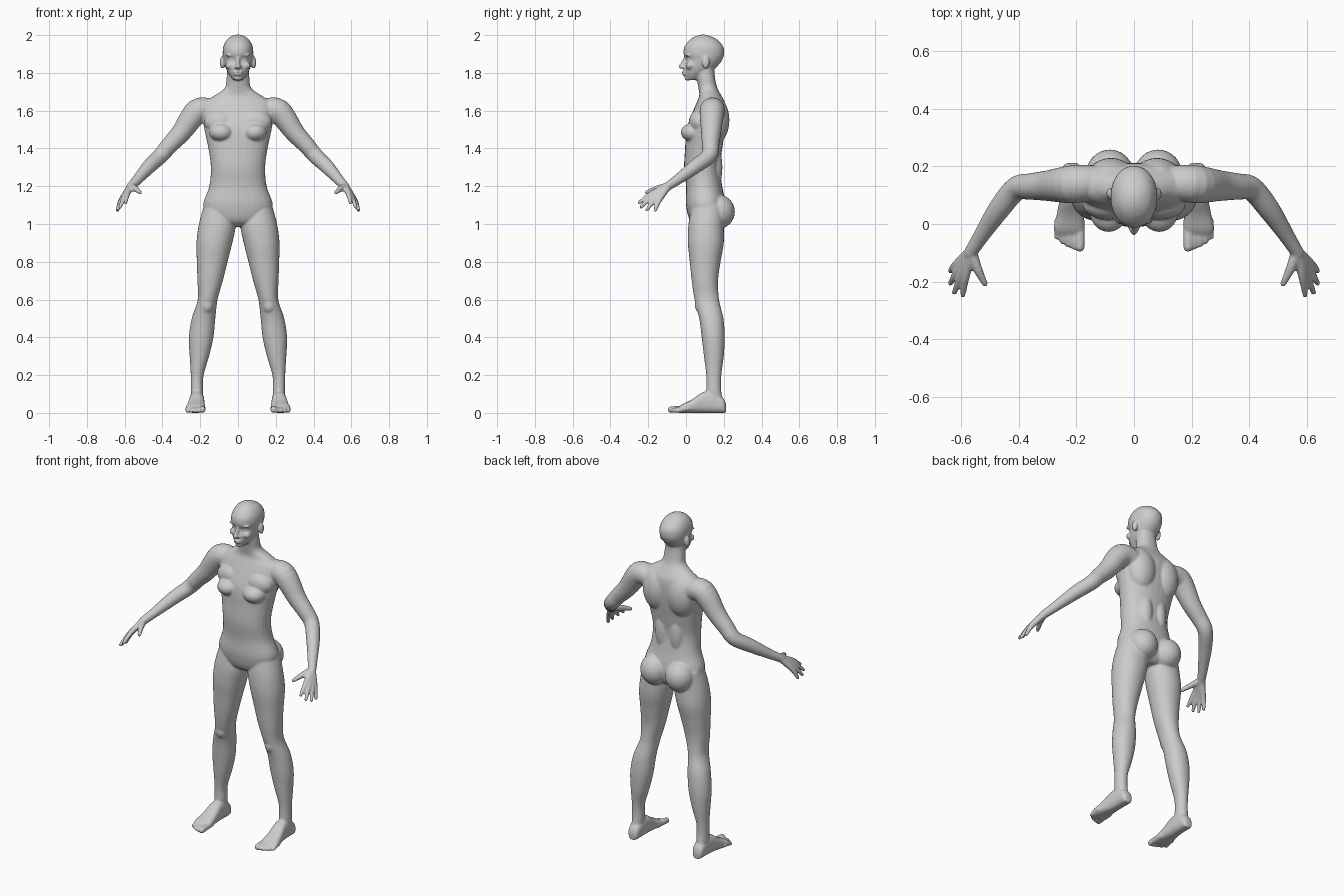
import bpy
import bmesh
import math
from mathutils import Matrix, Vector

cube = bpy.data.objects.get("Cube")
if cube:
    bpy.data.objects.remove(cube, do_unlink=True)

SIDES = 28
body_mesh = bmesh.new()


def spline(rows, steps=5):
    """Smoothly interpolate rows of numbers."""
    result = []
    last = len(rows) - 1
    for i in range(last):
        quad = [rows[max(0, min(last, i + k))] for k in (-1, 0, 1, 2)]
        for step in range(steps):
            t = step / steps
            result.append([
                b + (c - a) * t / 2
                + (2 * a - 5 * b + 4 * c - d) * t * t / 2
                + (3 * b - a - 3 * c + d) * t * t * t / 2
                for a, b, c, d in zip(*quad)])
    result.append(list(rows[-1]))
    return result


def loft(sections, power=2.0):
    """Skin closed rings given as (centre, half axis, half axis)."""
    def bend(value):
        return math.copysign(abs(value) ** (2 / power), value)

    rings = []
    for centre, u, v in sections:
        ring = []
        for k in range(SIDES):
            angle = math.tau * k / SIDES
            point = centre + u * bend(math.cos(angle)) + v * bend(math.sin(angle))
            ring.append(body_mesh.verts.new(point))
        rings.append(ring)
    for low, high in zip(rings, rings[1:]):
        for k in range(SIDES):
            j = (k + 1) % SIDES
            body_mesh.faces.new((low[k], low[j], high[j], high[k]))
    body_mesh.faces.new(rings[0][::-1])
    body_mesh.faces.new(rings[-1])


def stack(rows, power=2.0):
    """Horizontal rings from (z, inner x, outer x, front y, back y)."""
    loft([(Vector(((a + b) / 2, (f + r) / 2, z)),
           Vector(((b - a) / 2, 0, 0)), Vector((0, (r - f) / 2, 0)))
          for z, a, b, f, r in spline(rows)], power)


def centred(rows, power=2.0):
    stack([(z, -w, w, f, r) for z, w, f, r in rows], power)


def ball(centre, size):
    matrix = Matrix.Translation(centre) @ Matrix.Diagonal((*size, 1))
    bmesh.ops.create_uvsphere(body_mesh, u_segments=24, v_segments=16,
                              radius=1, matrix=matrix)


def tube(rows):
    """Round limb through (x, y, z, radius) with rounded ends."""
    rows = spline(rows)
    points = [Vector(row[:3]) for row in rows]
    sections = []
    for i, row in enumerate(rows):
        along = points[min(i + 1, len(points) - 1)] - points[max(i - 1, 0)]
        u = along.cross(Vector((1, 0, 1))).normalized()
        v = along.cross(u).normalized()
        sections.append((points[i], u * row[3], v * row[3]))
    loft(sections)
    for end in (0, -1):
        ball(points[end], [rows[end][3]] * 3)


# Leg
stack([
    (1.10, .03, .18, .03, .20),
    (1.0, .012, .207, .013, .20),
    (.9, .03, .22, .01, .20),
    (.8, .055, .218, .02, .183),
    (.7, .08, .215, .03, .17),
    (.6, .108, .213, .045, .175),
    (.5, .12, .245, .07, .198),
    (.4, .13, .26, .083, .205),
    (.3, .153, .256, .095, .20),
    (.2, .182, .25, .107, .187),
    (.12, .184, .25, .107, .186),
    (.04, .185, .248, .10, .20),
], 2.1)
ball((.165, .08, .57), (.035, .033, .045))

# Foot, heel to ball
foot = [
    (.212, .216, .018, .045),
    (.195, .216, .033, .08),
    (.14, .216, .037, .11),
    (.09, .218, .04, .11),
    (.03, .222, .047, .07),
    (-.02, .225, .053, .045),
    (-.045, .22, .045, .026),
]
loft([(Vector((x, y, h / 2)), Vector((w, 0, 0)), Vector((0, 0, h / 2)))
      for y, x, w, h in spline(foot)], 2.6)

# Toes
for i in range(5):
    radius = .017 if i == 0 else .0125 - i * .0005
    x = .188 + i * .02
    tip = -.08 + i * i * .0022
    tube([(x, .01, .022, radius), (x, tip + .03, .02, radius),
          (x, tip, radius, radius)])

# Arm
tube([
    (.14, .145, 1.6, .06),
    (.215, .138, 1.597, .066),
    (.3, .133, 1.485, .053),
    (.36, .13, 1.42, .046),
    (.41, .122, 1.362, .042),
    (.47, .05, 1.305, .038),
    (.53, -.04, 1.238, .028),
    (.568, -.1, 1.197, .023),
])

# Fingers, each running from the wrist through its knuckle
wrist = (.566, -.095, 1.2, .02)
fingers = [
    ((.585, -.183, 1.16), (.595, -.247, 1.113)),
    ((.6, -.176, 1.147), (.624, -.238, 1.09)),
    ((.612, -.161, 1.135), (.638, -.206, 1.076)),
    ((.619, -.142, 1.125), (.638, -.163, 1.073)),
]
for knuckle, tip in fingers:
    tube([wrist, (*knuckle, .0145), (*tip, .0095)])
tube([wrist, (.544, -.155, 1.187, .0165), (.518, -.208, 1.167, .0105)])

# Chest, shoulder blade, lower back and buttock masses
ball((.088, .04, 1.485), (.065, .068, .05))
ball((.09, .07, 1.54), (.09, .055, .065))
ball((.08, .15, 1.55), (.09, .08, .13))
ball((.047, .13, 1.3), (.052, .063, .15))
ball((.084, .172, 1.065), (.084, .087, .09))

# Face sides: eye, brow, cheek, nostril and ear
ball((.033, .02, 1.868), (.015, .014, .012))
ball((.036, .012, 1.893), (.03, .014, .008))
ball((.042, .02, 1.838), (.025, .022, .02))
ball((.012, -.012, 1.83), (.009, .012, .008))
ball((.083, .105, 1.855), (.013, .02, .034))

# Mirror every sided part to the other side
copy = bmesh.ops.duplicate(body_mesh, geom=body_mesh.verts[:]
                           + body_mesh.edges[:] + body_mesh.faces[:])
for item in copy["geom"]:
    if isinstance(item, bmesh.types.BMVert):
        item.co.x = -item.co.x

# Torso and neck
centred([
    (.985, .05, .06, .17),
    (1.02, .15, .02, .20),
    (1.1, .184, .0, .21),
    (1.2, .152, .0, .192),
    (1.3, .144, -.01, .18),
    (1.4, .157, -.005, .192),
    (1.5, .178, .002, .207),
    (1.58, .19, .03, .212),
    (1.64, .18, .055, .207),
    (1.68, .125, .07, .187),
    (1.72, .07, .066, .166),
    (1.78, .06, .055, .153),
    (1.84, .055, .05, .15),
], 2.2)

# Head
centred([
    (1.762, .024, .006, .06),
    (1.79, .046, -.006, .105),
    (1.82, .062, -.01, .15),
    (1.845, .07, -.006, .175),
    (1.87, .076, .001, .192),
    (1.9, .081, -.013, .202),
    (1.94, .078, -.008, .197),
    (1.975, .06, .02, .167),
    (1.994, .035, .05, .13),
    (2.002, .012, .075, .105),
], 2.1)

# Nose, lips and chin
tube([(0, .0, 1.885, .009), (0, -.014, 1.855, .0105), (0, -.027, 1.833, .0125)])
for z in (1.805, 1.792):
    ball((0, -.006, z), (.025, .017, .0065))
ball((0, .01, 1.772), (.022, .018, .013))

# Blend everything into one smooth skin
bmesh.ops.recalc_face_normals(body_mesh, faces=body_mesh.faces[:])
mesh = bpy.data.meshes.new("body")
body_mesh.to_mesh(mesh)
body_mesh.free()
body = bpy.data.objects.new("body", mesh)
bpy.context.collection.objects.link(body)

remesh = body.modifiers.new("blend_parts", "REMESH")
remesh.mode = "VOXEL"
remesh.voxel_size = .0055
remesh.use_smooth_shade = True
relax = body.modifiers.new("relax_skin", "SMOOTH")
relax.factor = .5
relax.iterations = 5
for polygon in mesh.polygons:
    polygon.use_smooth = True

# Material
grey = bpy.data.materials.new("light_grey")
grey.use_nodes = True
colour = (.6, .6, .6, 1)
grey.diffuse_color = colour
for node in grey.node_tree.nodes:
    if node.type == "BSDF_PRINCIPLED":
        node.inputs["Base Color"].default_value = colour
mesh.materials.append(grey)
